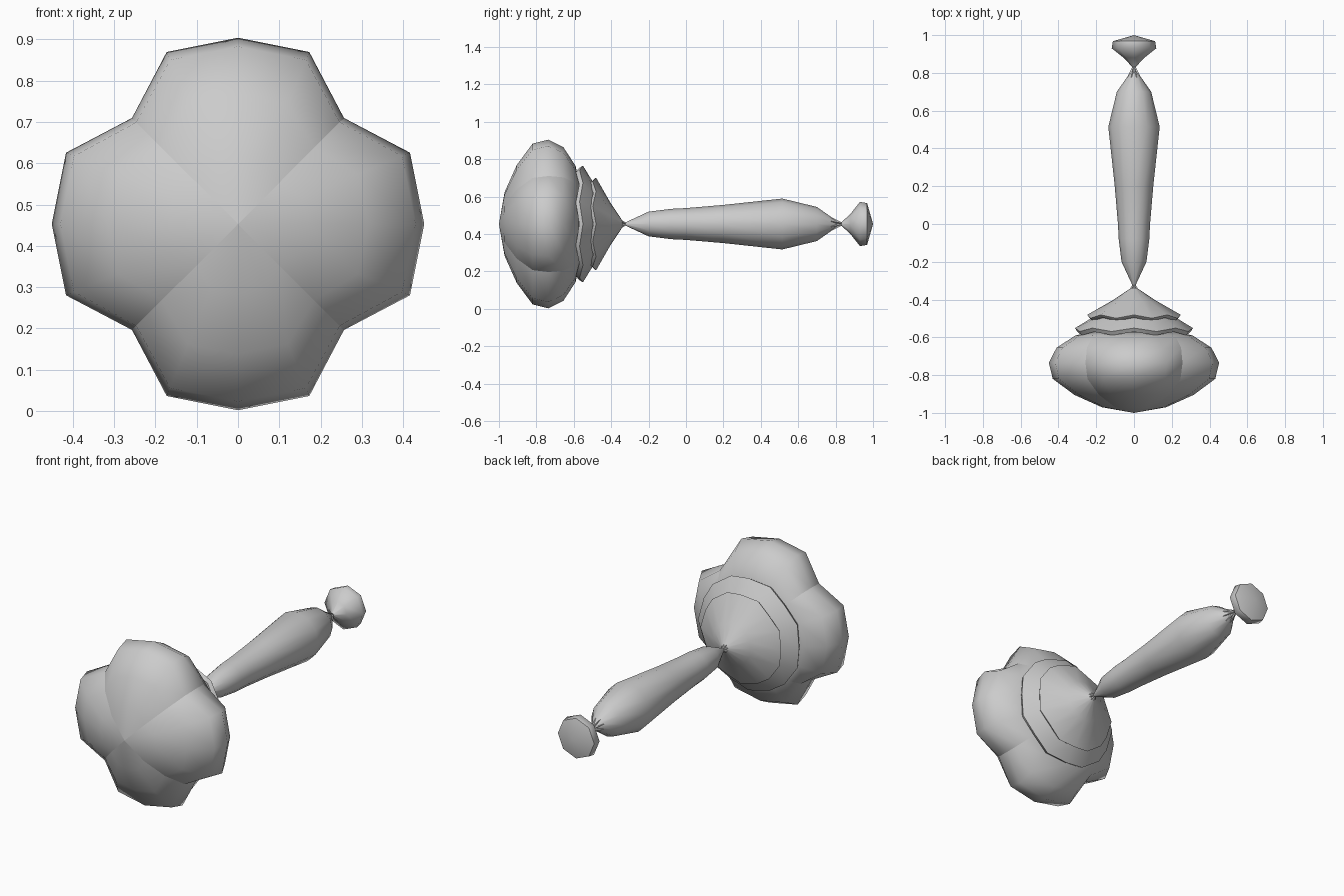
import bpy, bmesh, math

if "Cube" in bpy.data.objects:
    bpy.data.objects.remove(bpy.data.objects["Cube"])

AXIS_Z = 0.453
grey = bpy.data.materials.new("plain_grey")
grey.diffuse_color = (0.6, 0.6, 0.6, 1)
grey.use_nodes = True
grey.node_tree.nodes["Principled BSDF"].inputs["Base Color"].default_value = grey.diffuse_color


def lathe(name, profile, sides, shape=None, sharp_deg=60, crease=None):
    """Sweep (y, r) pairs round the long axis; shape(i, k, y, r) can alter a ring point."""
    bm = bmesh.new()
    rings = []
    for k, (y, r) in enumerate(profile):
        if r == 0:
            rings.append([bm.verts.new((0, y, AXIS_Z))] * sides)
            continue
        ring = []
        for i in range(sides):
            a = 2 * math.pi * i / sides
            yy, rr = shape(i, k, y, r) if shape else (y, r)
            ring.append(bm.verts.new((rr * math.sin(a), yy, AXIS_Z + rr * math.cos(a))))
        rings.append(ring)
    crease_edges = []
    for p, q in zip(rings, rings[1:]):
        for i in range(sides):
            j = (i + 1) % sides
            vs = list(dict.fromkeys((p[i], p[j], q[j], q[i])))
            bm.faces.new(vs)
            if crease and crease(i):
                crease_edges.append((p[i], q[i]))
    bmesh.ops.recalc_face_normals(bm, faces=bm.faces)
    for f in bm.faces:
        f.smooth = True
    if crease:
        for a, b in crease_edges:
            bm.edges.get((a, b)).smooth = False
    else:
        for e in bm.edges:
            if len(e.link_faces) == 2 and e.calc_face_angle() > math.radians(sharp_deg):
                e.smooth = False
    me = bpy.data.meshes.new(name)
    bm.to_mesh(me)
    bm.free()
    me.materials.append(grey)
    ob = bpy.data.objects.new(name, me)
    bpy.context.collection.objects.link(ob)
    return ob


# Four-lobed head: every fourth column is a valley between lobes
valley = [0, 0.83, 0.83, 0.81, 0.805, 0.86, 0.99, 0.99, 0]
lathe("lobed_head",
      [(-1, 0), (-0.97, 0.17), (-0.905, 0.315), (-0.82, 0.43), (-0.735, 0.451),
       (-0.655, 0.41), (-0.59, 0.31), (-0.575, 0.24), (-0.56, 0)],
      16, lambda i, k, y, r: (y, r * valley[k] if i % 4 == 2 else r),
      crease=lambda i: i % 4 == 2)


# Two stacked collars with wavy lips
def wavy(i, k, y, r):
    return (y + (0.009 if i % 2 == 0 else -0.009), r) if k in (1, 2) else (y, r)


lathe("lower_collar", [(-0.56, 0), (-0.58, 0.3), (-0.56, 0.312), (-0.51, 0.245),
                       (-0.45, 0.15), (-0.43, 0)], 16, wavy)
lathe("upper_collar", [(-0.47, 0), (-0.505, 0.236), (-0.49, 0.248), (-0.405, 0.115),
                       (-0.345, 0.025), (-0.33, 0)], 16, wavy)

# Handle swelling towards the far end
lathe("handle", [(-0.34, 0), (-0.325, 0.008), (-0.2, 0.066), (-0.08, 0.081), (0, 0.085),
                 (0.2, 0.102), (0.515, 0.136), (0.7, 0.091), (0.78, 0.035),
                 (0.82, 0.006), (0.84, 0)], 12)


# Small ruffles where the parts pinch together
def ruffle(i, k, y, r):
    return y, r * (1.0 if i % 2 else 0.6)


for name, y, r, d in (("front_ruffle", -0.36, 0.034, 0.04), ("rear_ruffle", 0.775, 0.04, 0.06)):
    lathe(name, [(y + 0.01, 0), (y, r), (y + d, 0.008), (y + d + 0.005, 0)], 16, ruffle)

# End knob
lathe("end_knob", [(0.81, 0), (0.83, 0.008), (0.88, 0.055), (0.93, 0.118), (0.968, 0.112),
                   (1.0, 0)], 8)
